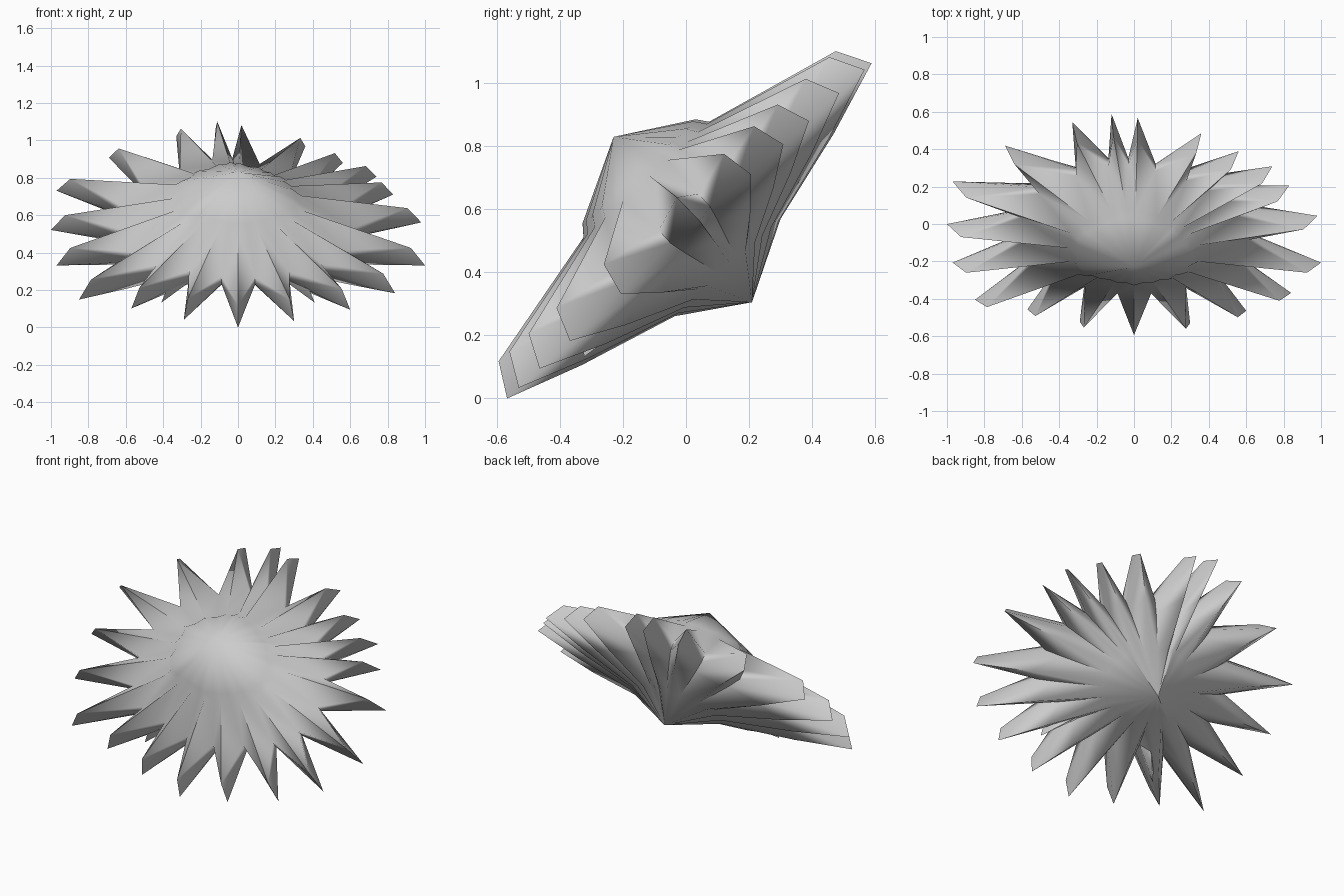
import bpy, bmesh
from mathutils import Vector

if "Cube" in bpy.data.objects:
    bpy.data.objects.remove(bpy.data.objects["Cube"])

# Tilted disc frame: U sideways, V up the slope, W along the axis to the front
C = Vector((0, 0, 0.565))
U = Vector((1, 0, 0))
V = Vector((0, 0.736, 0.677))
W = Vector((0, -0.677, 0.736))


def place(p, w):
    return C + U * p[0] + V * p[1] + W * w


def build(name, bm):
    bmesh.ops.recalc_face_normals(bm, faces=bm.faces)
    me = bpy.data.meshes.new(name)
    bm.to_mesh(me)
    bm.free()
    ob = bpy.data.objects.new(name, me)
    bpy.context.collection.objects.link(ob)
    bpy.ops.object.select_all(action='DESELECT')
    bpy.context.view_layer.objects.active = ob
    ob.select_set(True)
    bpy.ops.object.shade_smooth_by_angle(angle=1.15)
    return ob


# Irregular spike tips in the disc plane, counter-clockwise from the bottom
tips = [(0, -.80), (.30, -.75), (.60, -.66), (.84, -.53), (1.0, -.31),
        (.98, .03), (.83, .25), (.74, .39), (.56, .50), (.36, .63),
        (.02, .74), (-.12, .77), (-.33, .71), (-.69, .54), (-.97, .28),
        (-1, -.03), (-.97, -.31), (-.85, -.58), (-.57, -.65), (-.29, -.74)]
tips = [Vector(t) for t in tips]
n = len(tips)
valleys = [(tips[i] + tips[(i + 1) % n]) * 0.305 for i in range(n)]


def ring(bm, tip_scale, tip_w, valley_scale, valley_w):
    out = []
    for t, v in zip(tips, valleys):
        out.append(bm.verts.new(place(t * tip_scale, tip_w)))
        out.append(bm.verts.new(place(v * valley_scale, valley_w)))
    return out


# Main burst: front cap, front star, rim, back star, back hub
bm = bmesh.new()
rings = [ring(bm, .31, .215, .50, .208),
         ring(bm, .345, .18, .56, .168),
         ring(bm, .925, .073, 1.0, .035),
         ring(bm, 1.0, -.032, 1.0, -.02),
         ring(bm, .69, -.115, .86, -.07),
         ring(bm, .29, -.20, .46, -.188)]
for a, b in zip(rings, rings[1:]):
    for i in range(2 * n):
        j = (i + 1) % (2 * n)
        if i % 2 == 0:
            bm.faces.new((a[i], a[j], b[j]))
            bm.faces.new((a[i], b[j], b[i]))
        else:
            bm.faces.new((a[i], a[j], b[i]))
            bm.faces.new((a[j], b[j], b[i]))
for r, apex in ((rings[0], place((0, .01), .35)), (rings[-1], place((0, -.022), -.333))):
    hub = bm.verts.new(apex)
    for i in range(2 * n):
        bm.faces.new((hub, r[i], r[(i + 1) % (2 * n)]))
build("spiky_burst", bm)

# Two short spikes tucked behind the lower valleys
for side, name in ((1, "short_spike_right"), (-1, "short_spike_left")):
    bm = bmesh.new()
    d = Vector((side * .41, -.53))
    s = Vector((-d.y, d.x)).normalized() * .06
    pts = [place(d, -.10), place(d * .92, -.03),
           place(d * .5 + s, -.06), place(d * .5 - s, -.06),
           place(d * .5, -.13), place(d * .4, .03)]
    for p in pts:
        bm.verts.new(p)
    bmesh.ops.convex_hull(bm, input=bm.verts)
    build(name, bm)
